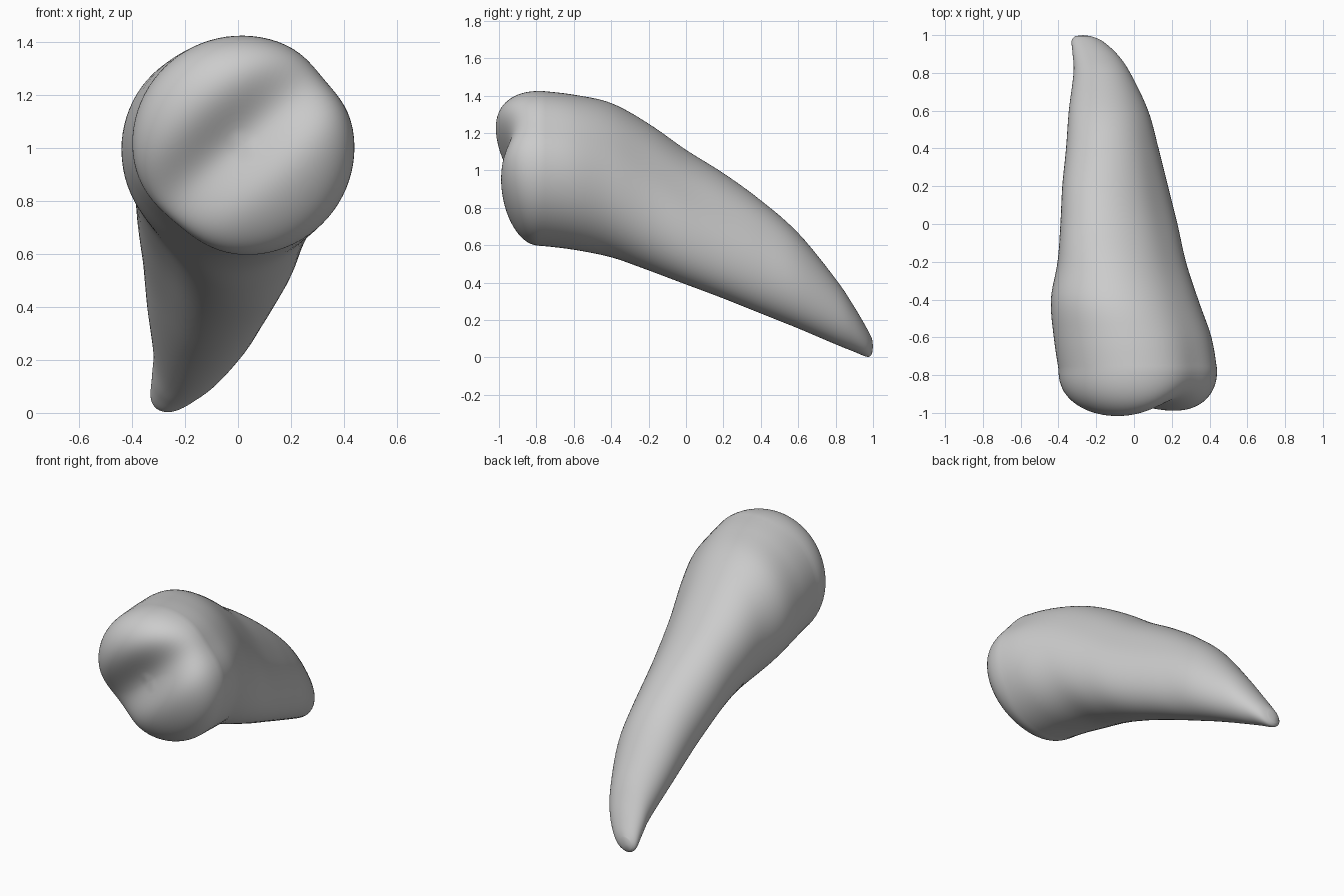
import bpy, bmesh, math
from mathutils import Vector

cube = bpy.data.objects.get("Cube")
if cube:
    bpy.data.objects.remove(cube)

SEGS, STEPS = 80, 6

# Outline of the tooth: y, x min, x max, z min, z max
SECTIONS = [
    (-0.77, -0.40, 0.44, 0.595, 1.425),
    (-0.60, -0.425, 0.41, 0.575, 1.405),
    (-0.40, -0.44, 0.34, 0.535, 1.36),
    (-0.20, -0.405, 0.275, 0.465, 1.25),
    (0.00, -0.39, 0.23, 0.39, 1.11),
    (0.20, -0.38, 0.18, 0.315, 0.985),
    (0.40, -0.36, 0.13, 0.235, 0.84),
    (0.60, -0.345, 0.075, 0.155, 0.665),
    (0.80, -0.32, -0.02, 0.07, 0.42),
    (0.90, -0.325, -0.09, 0.03, 0.27),
    (0.97, -0.33, -0.17, 0.003, 0.15),
    (0.995, -0.31, -0.23, 0.02, 0.10),
]


def bump(value, centre, width):
    return math.exp(-((value - centre) / width) ** 2)


def spline(a, b, c, d, t):
    """Catmull-Rom blend between b and c."""
    return [0.5 * (2 * q + (r - p) * t + (2 * p - 5 * q + 4 * r - s) * t * t
                   + (3 * q - p - 3 * r + s) * t ** 3)
            for p, q, r, s in zip(a, b, c, d)]


def ring_points(section):
    """Oval that slants along the root, with shallow lengthwise hollows."""
    y, x0, x1, z0, z1 = section
    root, crown = bump(y, 0.05, 0.45), bump(y, -0.8, 0.3)
    slant = 0.2 * bump(y, 1, 0.2) - 0.27 * bump(y, 0.1, 0.5)
    points = []
    for i in range(SEGS):
        t = math.tau * i / SEGS
        r = 1 - ((0.09 * root + 0.06 * crown) * bump(t, math.radians(230), 0.42)
                 + (0.03 * root + 0.05 * crown) * bump(t, math.radians(40), 0.3))
        points.append(Vector(((x0 + x1) / 2 + (x1 - x0) / 2 * r * math.cos(t), y,
                              (z0 + z1) / 2 + (z1 - z0) / 2 * r * math.sin(t + slant))))
    return points


def crown_rings(rim):
    """Chewing face: a domed rim with a slanting groove between two cusps."""
    centre = sum(rim, Vector()) / len(rim)
    slant = math.radians(42)
    rings = []
    for k in range(1, 28):
        f = math.cos(math.pi / 2 * k / 28) ** 0.8
        rise = (1 - f ** 2.4) ** 0.42
        ring = []
        for p in rim:
            q = centre.lerp(p, f)
            dx, dz = q.x, q.z - 1.03
            across = math.cos(slant) * dz - math.sin(slant) * dx
            along = math.cos(slant) * dx + math.sin(slant) * dz
            groove = 0.105 * bump(across, 0, 0.15) * (1 - along ** 2)
            q.y -= rise * (0.265 - groove + 0.12 * (across + along))
            ring.append(q)
        rings.append(ring)
    return rings[::-1]


# Rings from the middle of the chewing face to the root tip
padded = [SECTIONS[0]] + SECTIONS + [SECTIONS[-1]]
body = [ring_points(spline(*padded[i:i + 4], s / STEPS))
        for i in range(len(SECTIONS) - 1) for s in range(STEPS)]
body.append(ring_points(SECTIONS[-1]))
rings = crown_rings(body[0]) + body

bm = bmesh.new()
loops = [[bm.verts.new(p) for p in ring] for ring in rings]
for a, b in zip(loops, loops[1:]):
    for i in range(SEGS):
        j = (i + 1) % SEGS
        bm.faces.new((a[i], a[j], b[j], b[i]))

# Close the middle of the chewing face and the root tip
for loop, bulge in ((loops[0], 0), (loops[-1], 0.005)):
    middle = sum((v.co for v in loop), Vector()) / SEGS
    tip = bm.verts.new(middle + Vector((0, bulge, 0)))
    for i in range(SEGS):
        bm.faces.new((loop[i], loop[(i + 1) % SEGS], tip))
bmesh.ops.recalc_face_normals(bm, faces=bm.faces)

mesh = bpy.data.meshes.new("tooth")
bm.to_mesh(mesh)
bm.free()
mesh.shade_smooth()
tooth = bpy.data.objects.new("tooth", mesh)
bpy.context.collection.objects.link(tooth)

# Plain light grey
grey = bpy.data.materials.new("light_grey")
grey.use_nodes = True
colour = (0.6, 0.6, 0.6, 1)
grey.diffuse_color = colour
grey.node_tree.nodes["Principled BSDF"].inputs["Base Color"].default_value = colour
mesh.materials.append(grey)
